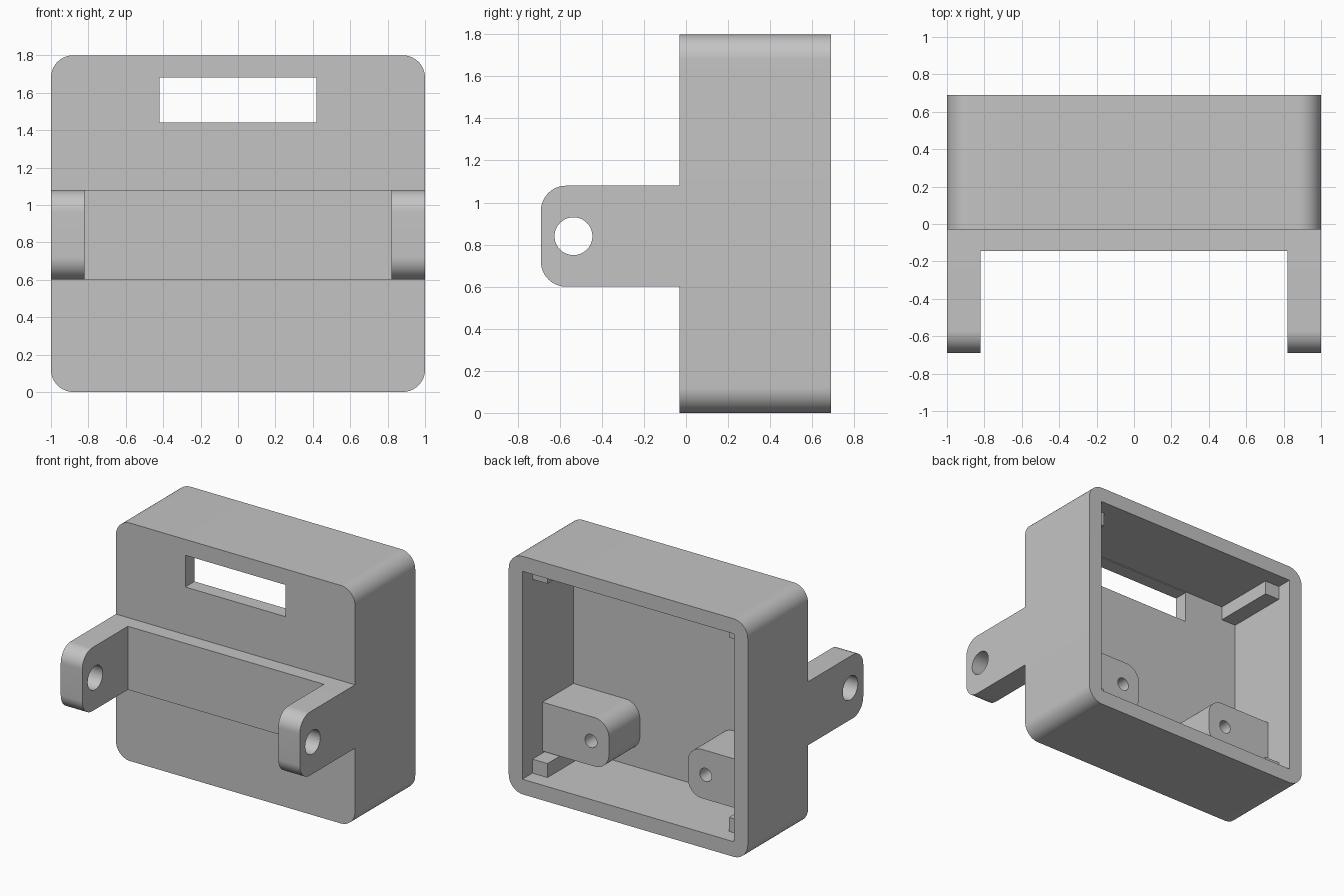
import bpy, bmesh, math
from mathutils import Vector, Matrix

cube = bpy.data.objects.get("Cube")
if cube:
    bpy.data.objects.remove(cube, do_unlink=True)

grey = bpy.data.materials.new("plain_grey")
grey.use_nodes = True
COLOUR = (0.55, 0.55, 0.55, 1)
grey.diffuse_color = COLOUR
grey.node_tree.nodes["Principled BSDF"].inputs["Base Color"].default_value = COLOUR


def add_object(name, bm):
    bmesh.ops.recalc_face_normals(bm, faces=bm.faces[:])
    mesh = bpy.data.meshes.new(name)
    bm.to_mesh(mesh)
    bm.free()
    mesh.materials.append(grey)
    obj = bpy.data.objects.new(name, mesh)
    bpy.context.collection.objects.link(obj)
    return obj


def block(name, x, y, z, axis=0, radius=0, rounded=lambda p: True):
    """Box between limits; edges along axis whose middle passes the rule are rounded."""
    bm = bmesh.new()
    bmesh.ops.create_cube(bm, size=1)
    limits = [sorted(r) for r in (x, y, z)]
    for v in bm.verts:
        v.co = Vector([lim[1] if c > 0 else lim[0] for c, lim in zip(v.co, limits)])
    if radius:
        edges = []
        for e in bm.edges:
            a, b = (v.co for v in e.verts)
            if abs((b - a).normalized()[axis]) > 0.9 and rounded((a + b) / 2):
                edges.append(e)
        bmesh.ops.bevel(bm, geom=edges, offset=radius, segments=16,
                        profile=0.5, affect='EDGES')
    return add_object(name, bm)


def rod(name, centre, radius, length, axis):
    bm = bmesh.new()
    bmesh.ops.create_cone(bm, cap_ends=True, segments=48, radius1=radius,
                          radius2=radius, depth=length)
    turn = Matrix.Rotation(math.pi / 2, 4, axis)
    bmesh.ops.transform(bm, matrix=Matrix.Translation(centre) @ turn, verts=bm.verts)
    return add_object(name, bm)


def activate(obj):
    bpy.ops.object.select_all(action='DESELECT')
    obj.select_set(True)
    bpy.context.view_layer.objects.active = obj


def cut(obj, *cutters):
    activate(obj)
    for cutter in cutters:
        mod = obj.modifiers.new("cut", 'BOOLEAN')
        mod.operation = 'DIFFERENCE'
        mod.solver = 'EXACT'
        mod.object = cutter
        bpy.ops.object.modifier_apply(modifier=mod.name)
        bpy.data.objects.remove(cutter, do_unlink=True)


FRONT, BACK, FLOOR = -0.03, 0.69, 0.08
HEIGHT, WALL = 1.8, 0.114
INNER = 1 - WALL
parts = []

# Housing: rounded tray open at the back, with a slot in the front
housing = block("housing", (-1, 1), (FRONT, BACK), (0, HEIGHT), 1, 0.12)
cut(housing,
    block("cavity", (-INNER, INNER), (FLOOR, 1), (WALL, HEIGHT - WALL)),
    block("slot", (-0.42, 0.42), (-0.2, 0.2), (1.44, 1.68)))
parts.append(housing)

# Front ledge joining the two hinge ears
parts.append(block("ledge", (-0.82, 0.82), (-0.145, FRONT), (0.6, 1.08)))

for side, s in (("left", 1), ("right", -1)):
    # Hinge ear with a pin hole
    ear = block(side + "_ear", (0.82 * s, s), (-0.69, FRONT), (0.6, 1.08),
                0, 0.12, lambda p: p.y < -0.5)
    cut(ear, rod("pin_hole", (0.9 * s, -0.535, 0.84), 0.09, 0.6, 'Y'))
    parts.append(ear)

    # Screw boss on the side wall, rounded on its inner edges
    boss = block(side + "_boss", (0.33 * s, 0.91 * s), (FLOOR - 0.02, 0.45), (0.235, 0.605),
                 1, 0.12, lambda p: abs(p.x) < 0.5)
    cut(boss, rod("screw_hole", (0.48 * s, 0.35, 0.42), 0.05, 0.5, 'X'))
    parts.append(boss)

    # Corner rails that stop short of the rim
    for level, z in (("lower", (WALL - 0.02, 0.22)),
                     ("upper", (HEIGHT - 0.22, HEIGHT - WALL + 0.02))):
        parts.append(block(f"{side}_{level}_rail", (0.76 * s, (INNER + 0.02) * s),
                           (FLOOR - 0.02, 0.57), z))

for obj in parts:
    activate(obj)
    bpy.ops.object.shade_smooth_by_angle(angle=math.radians(30))
